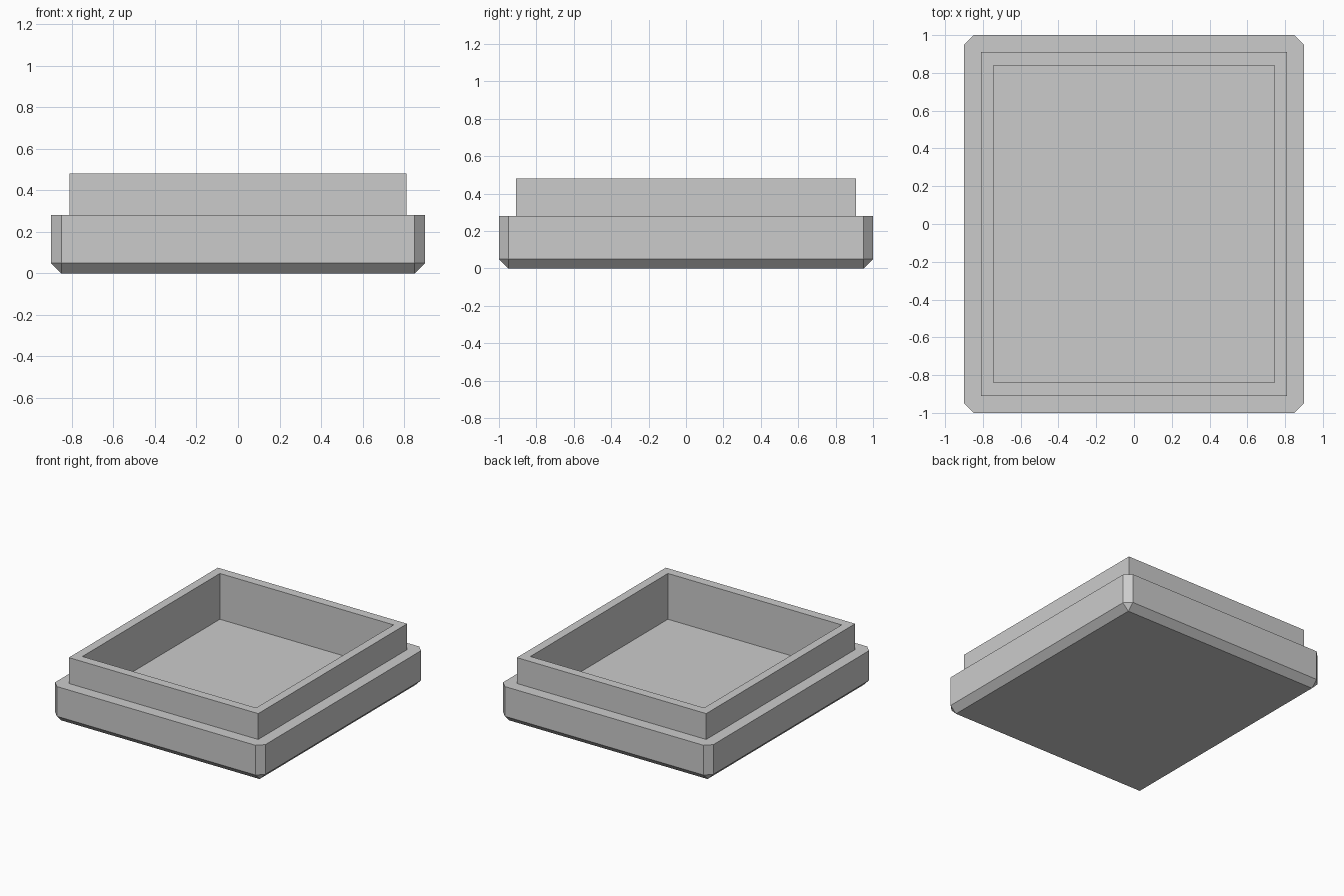
import bpy
import bmesh
from mathutils import Matrix, Vector

if "Cube" in bpy.data.objects:
    bpy.data.objects.remove(bpy.data.objects["Cube"], do_unlink=True)

grey = bpy.data.materials.new("light_grey")
grey.use_nodes = True
colour = (0.6, 0.6, 0.6, 1)
grey.diffuse_color = colour
grey.node_tree.nodes["Principled BSDF"].inputs["Base Color"].default_value = colour


def box(name, half_x, half_y, bottom, top, chamfer=0):
    """Box between two heights; a chamfer cuts its upright and bottom edges."""
    bm = bmesh.new()
    bmesh.ops.create_cube(bm, size=1)
    high = top + 2 * chamfer
    bmesh.ops.scale(bm, vec=(2 * half_x, 2 * half_y, high - bottom), verts=bm.verts)
    bmesh.ops.translate(bm, vec=(0, 0, (bottom + high) / 2), verts=bm.verts)
    if chamfer:
        bmesh.ops.bevel(bm, geom=bm.edges[:], offset=chamfer, segments=1,
                        affect='EDGES', profile=0.5)
        # Slice off the upper chamfer to leave a sharp flat top
        cut = bmesh.ops.bisect_plane(bm, geom=bm.verts[:] + bm.edges[:] + bm.faces[:],
                                     plane_co=(0, 0, top), plane_no=(0, 0, 1),
                                     clear_outer=True)
        rim = [e for e in cut["geom_cut"] if isinstance(e, bmesh.types.BMEdge)]
        bmesh.ops.contextual_create(bm, geom=rim)
    bmesh.ops.recalc_face_normals(bm, faces=bm.faces)
    mesh = bpy.data.meshes.new(name)
    bm.to_mesh(mesh)
    bm.free()
    mesh.materials.append(grey)
    obj = bpy.data.objects.new(name, mesh)
    bpy.context.collection.objects.link(obj)
    return obj


def combine(target, helper, operation):
    """Apply a boolean, then discard the helper."""
    mod = target.modifiers.new(operation.lower(), 'BOOLEAN')
    mod.operation = operation
    mod.solver = 'EXACT'
    mod.object = helper
    helper.hide_render = True
    bpy.context.view_layer.objects.active = target
    bpy.ops.object.modifier_apply(modifier=mod.name)
    bpy.data.objects.remove(helper, do_unlink=True)


# Chamfered base, raised lip and hollow interior
tray = box("tray", 0.9, 1.0, 0, 0.28, chamfer=0.05)
combine(tray, box("lip", 0.81, 0.91, 0.2, 0.48), 'UNION')
combine(tray, box("cavity_cutter", 0.743, 0.84, 0.126, 0.7), 'DIFFERENCE')
